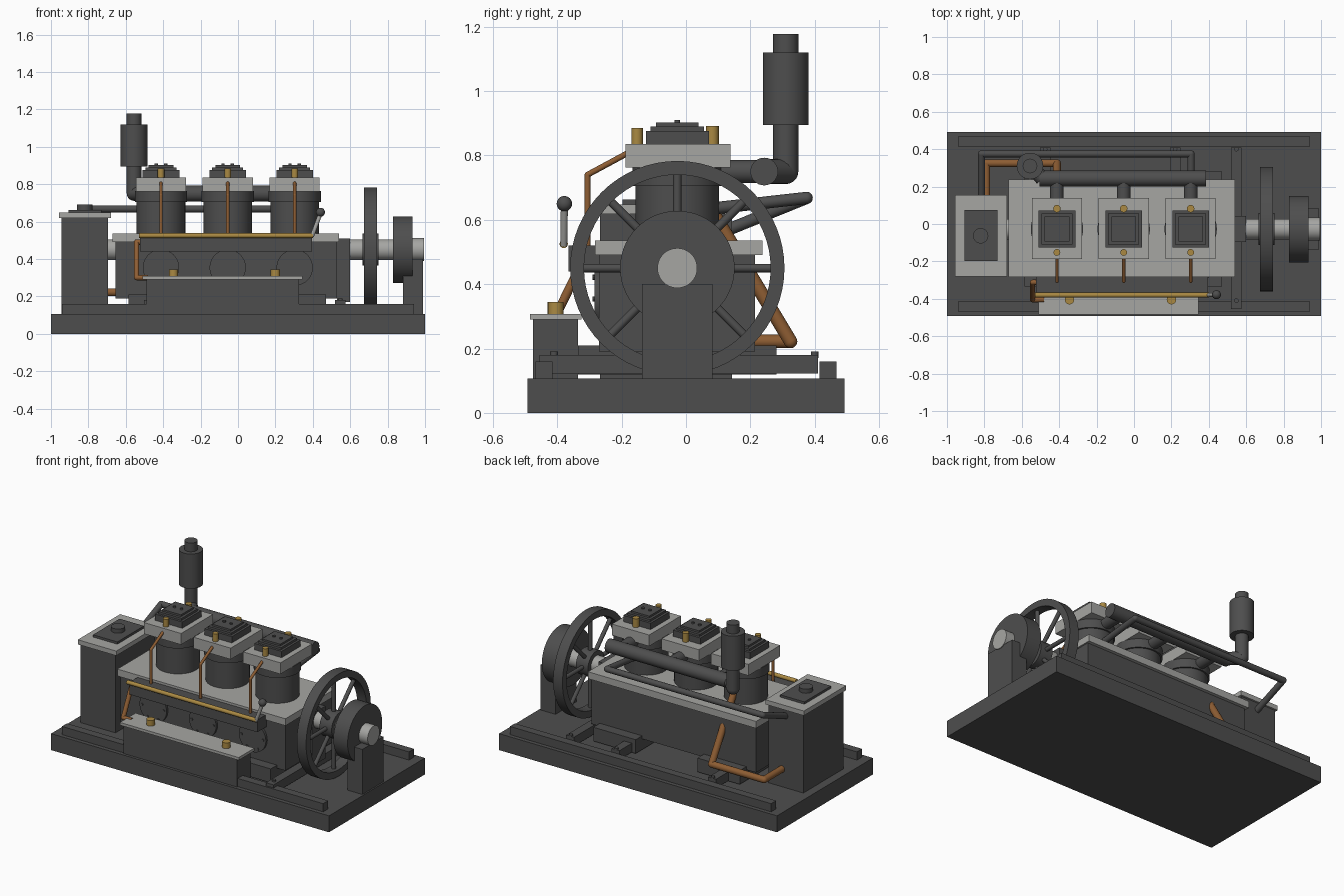
import bpy, bmesh, math
from mathutils import Vector, Matrix

if "Cube" in bpy.data.objects:
    bpy.data.objects.remove(bpy.data.objects["Cube"])


def material(name, rgb):
    m = bpy.data.materials.new(name)
    m.diffuse_color = (*rgb, 1)
    m.use_nodes = True
    m.node_tree.nodes["Principled BSDF"].inputs["Base Color"].default_value = m.diffuse_color
    return m


DARK = material("dark_iron", (0.076, 0.076, 0.076))
LIGHT = material("light_steel", (0.38, 0.38, 0.365))
BRASS = material("brass", (0.40, 0.25, 0.055))
COPPER = material("copper", (0.27, 0.11, 0.033))


def finish(name, bm, mat, smooth=True):
    me = bpy.data.meshes.new(name)
    bmesh.ops.recalc_face_normals(bm, faces=bm.faces)
    bm.to_mesh(me)
    bm.free()
    me.materials.append(mat)
    if smooth:
        for p in me.polygons:
            p.use_smooth = True
        me.set_sharp_from_angle(angle=math.radians(35))
    ob = bpy.data.objects.new(name, me)
    bpy.context.collection.objects.link(ob)
    return ob


def box(name, mat, x, y, z):
    bm = bmesh.new()
    c = Vector(((x[0] + x[1]) / 2, (y[0] + y[1]) / 2, (z[0] + z[1]) / 2))
    size = (x[1] - x[0], y[1] - y[0], z[1] - z[0])
    bmesh.ops.create_cube(bm, size=1, matrix=Matrix.Translation(c) @ Matrix.Diagonal((*size, 1)))
    return finish(name, bm, mat, False)


def add_rod(bm, a, b, r, r2=None, seg=24):
    a, b = Vector(a), Vector(b)
    d = b - a
    m = Matrix.Translation((a + b) / 2) @ d.to_track_quat('Z', 'Y').to_matrix().to_4x4()
    bmesh.ops.create_cone(bm, cap_ends=True, segments=seg, radius1=r,
                          radius2=r if r2 is None else r2, depth=d.length, matrix=m)


def rod(name, mat, a, b, r, seg=32):
    bm = bmesh.new()
    add_rod(bm, a, b, r, seg=seg)
    return finish(name, bm, mat)


def pipe(name, mat, pts, r):
    """Straight runs joined by rounded elbows."""
    bm = bmesh.new()
    for a, b in zip(pts, pts[1:]):
        add_rod(bm, a, b, r, seg=20)
    for p in pts[1:-1]:
        bmesh.ops.create_uvsphere(bm, u_segments=20, v_segments=10, radius=r,
                                  matrix=Matrix.Translation(p))
    return finish(name, bm, mat)


YC, ZC = -0.027, 0.45          # crankshaft axis

# Bedplate, rails, cross members
box("bedplate", DARK, (-1, 1), (-0.493, 0.493), (0, 0.107))
for s in (-1, 1):
    box("rail", DARK, (-0.94, 0.94), sorted((s * 0.415, s * 0.467)), (0.107, 0.16))
for x in (-0.475, 0.22, 0.547):
    box("cross_member", DARK, (x - 0.028, x + 0.028), (-0.455, 0.41), (0.122, 0.18))
    for y in (-0.41, 0.4):
        rod("anchor_bolt", DARK, (x, y, 0.17), (x, y, 0.19), 0.012, 12)

# Crankcase with feet, deck and end bearings
box("crankcase", DARK, (-0.655, 0.53), (-0.27, 0.215), (0.19, 0.49))
box("crankcase_deck", LIGHT, (-0.67, 0.54), (-0.283, 0.237), (0.49, 0.535))
for x in ((-0.585, -0.28), (0.165, 0.47)):
    box("foot", DARK, x, (-0.335, 0.282), (0.12, 0.21))
box("end_bearing", DARK, (0.53, 0.6), (YC - 0.07, YC + 0.07), (0.17, 0.51))

# Cylinders with heads, covers, plugs and oil lines
for x in (-0.412, -0.055, 0.303):
    rod("cylinder", DARK, (x, YC, 0.53), (x, YC, 0.765), 0.13, 48)
    rod("cylinder_collar", DARK, (x, YC, 0.705), (x, YC, 0.764), 0.14, 48)
    box("cylinder_head", LIGHT, (x - 0.134, x + 0.134), (-0.188, 0.138), (0.762, 0.835))
    for h, z0, z1 in ((0.098, 0.835, 0.876), (0.083, 0.876, 0.89), (0.066, 0.89, 0.902)):
        box("head_cover", DARK, (x - h, x + h), (YC - h, YC + h), (z0, z1))
    for s in (-1, 1):
        rod("cover_bolt", DARK, (x + s * 0.025, YC, 0.9), (x + s * 0.025, YC, 0.91), 0.009, 12)
    rod("front_plug", BRASS, (x, -0.152, 0.83), (x, -0.152, 0.885), 0.018, 16)
    rod("rear_plug", BRASS, (x, 0.082, 0.83), (x, 0.082, 0.892), 0.02, 16)
    pipe("oil_line", COPPER, [(x, -0.18, 0.808), (x, -0.306, 0.74), (x, -0.306, 0.51)], 0.009)
    rod("exhaust_port", DARK, (x, 0.05, 0.75), (x, 0.245, 0.75), 0.036)
    rod("inspection_cover", DARK, (x, -0.26, 0.354), (x, -0.285, 0.354), 0.097, 40)
    for k in range(6):
        a = math.radians(60 * k)
        bx, bz = x + 0.078 * math.cos(a), 0.354 + 0.078 * math.sin(a)
        rod("cover_screw", DARK, (bx, -0.28, bz), (bx, -0.291, bz), 0.008, 8)

# Exhaust manifold and silencer
rod("manifold", DARK, (-0.505, 0.243, 0.75), (0.385, 0.243, 0.75), 0.043)
SX, SY = -0.556, 0.31
pipe("silencer_elbow", DARK, [(-0.49, 0.243, 0.75), (SX, SY, 0.75), (SX, SY, 0.91)], 0.039)
rod("silencer", DARK, (SX, SY, 0.895), (SX, SY, 1.12), 0.071, 40)
rod("silencer_outlet", DARK, (SX, SY, 1.11), (SX, SY, 1.177), 0.039)

# Water return pipe and copper supply pipe at the rear
pipe("return_pipe", DARK, [(-0.815, 0.12, 0.565), (-0.815, 0.375, 0.668),
                           (0.305, 0.375, 0.668), (0.305, 0.08, 0.635)], 0.019)
pipe("supply_pipe", COPPER, [(-0.412, 0.085, 0.62), (-0.412, 0.325, 0.222),
                             (-0.79, 0.325, 0.222), (-0.79, 0.1, 0.222)], 0.021)

# Water tank
box("tank", DARK, (-0.945, -0.695), (-0.267, 0.143), (0.107, 0.62))
box("tank_lid", LIGHT, (-0.957, -0.68), (-0.28, 0.155), (0.618, 0.648))
box("tank_hatch", DARK, (-0.905, -0.73), (-0.198, 0.075), (0.648, 0.663))
rod("tank_cap", DARK, (-0.82, -0.063, 0.66), (-0.82, -0.063, 0.69), 0.041)

# Front fuel box with control rod, lever and feed line
box("control_housing", DARK, (-0.525, 0.395), (-0.365, -0.26), (0.44, 0.52))
rod("control_rod", BRASS, (-0.53, -0.38, 0.525), (0.4, -0.38, 0.525), 0.013, 16)
rod("lever", LIGHT, (0.395, -0.38, 0.52), (0.44, -0.378, 0.64), 0.011, 16)
bm = bmesh.new()
bmesh.ops.create_uvsphere(bm, u_segments=24, v_segments=12, radius=0.024,
                          matrix=Matrix.Translation((0.441, -0.378, 0.65)))
finish("lever_knob", bm, DARK)
pipe("feed_line", COPPER, [(-0.5, -0.312, 0.49), (-0.542, -0.312, 0.49),
                           (-0.542, -0.405, 0.3), (-0.48, -0.405, 0.3)], 0.014)
box("front_box", DARK, (-0.49, 0.325), (-0.475, -0.335), (0.107, 0.29))
box("front_box_lid", LIGHT, (-0.51, 0.345), (-0.485, -0.325), (0.29, 0.308))
for x in (-0.345, 0.2):
    rod("filler_cap", BRASS, (x, -0.405, 0.3), (x, -0.405, 0.345), 0.025, 16)

# Crankshaft
rod("crankshaft", LIGHT, (-0.7, YC, ZC), (0.94, YC, ZC), 0.055, 40)
rod("crankshaft_end", LIGHT, (0.83, YC, ZC), (0.995, YC, ZC), 0.062, 40)

# Flywheel: rectangular rim spun around the shaft, hub and eight spokes
bm = bmesh.new()
ring = [bm.verts.new((x, YC, ZC + r)) for x, r in
        ((0.675, 0.29), (0.742, 0.29), (0.742, 0.333), (0.675, 0.333))]
edges = [bm.edges.new((ring[i], ring[(i + 1) % 4])) for i in range(4)]
bmesh.ops.spin(bm, geom=ring + edges, cent=(0, YC, ZC), axis=(1, 0, 0),
               angle=math.tau, steps=64, use_merge=False)
bmesh.ops.remove_doubles(bm, verts=bm.verts, dist=1e-4)
finish("flywheel_rim", bm, DARK)
rod("flywheel_hub", DARK, (0.665, YC, ZC), (0.752, YC, ZC), 0.085, 40)
for k in range(8):
    a = math.tau * k / 8
    d = Vector((0, math.cos(a), math.sin(a)))
    c = Vector((0.708, YC, ZC))
    rod("flywheel_spoke", DARK, c + d * 0.06, c + d * 0.3, 0.013, 16)

# Belt pulley and outboard bearing stand
rod("pulley", DARK, (0.83, YC, ZC), (0.932, YC, ZC), 0.178, 56)
box("bearing_stand", DARK, (0.882, 0.99), (YC - 0.109, YC + 0.109), (0.107, 0.4))
